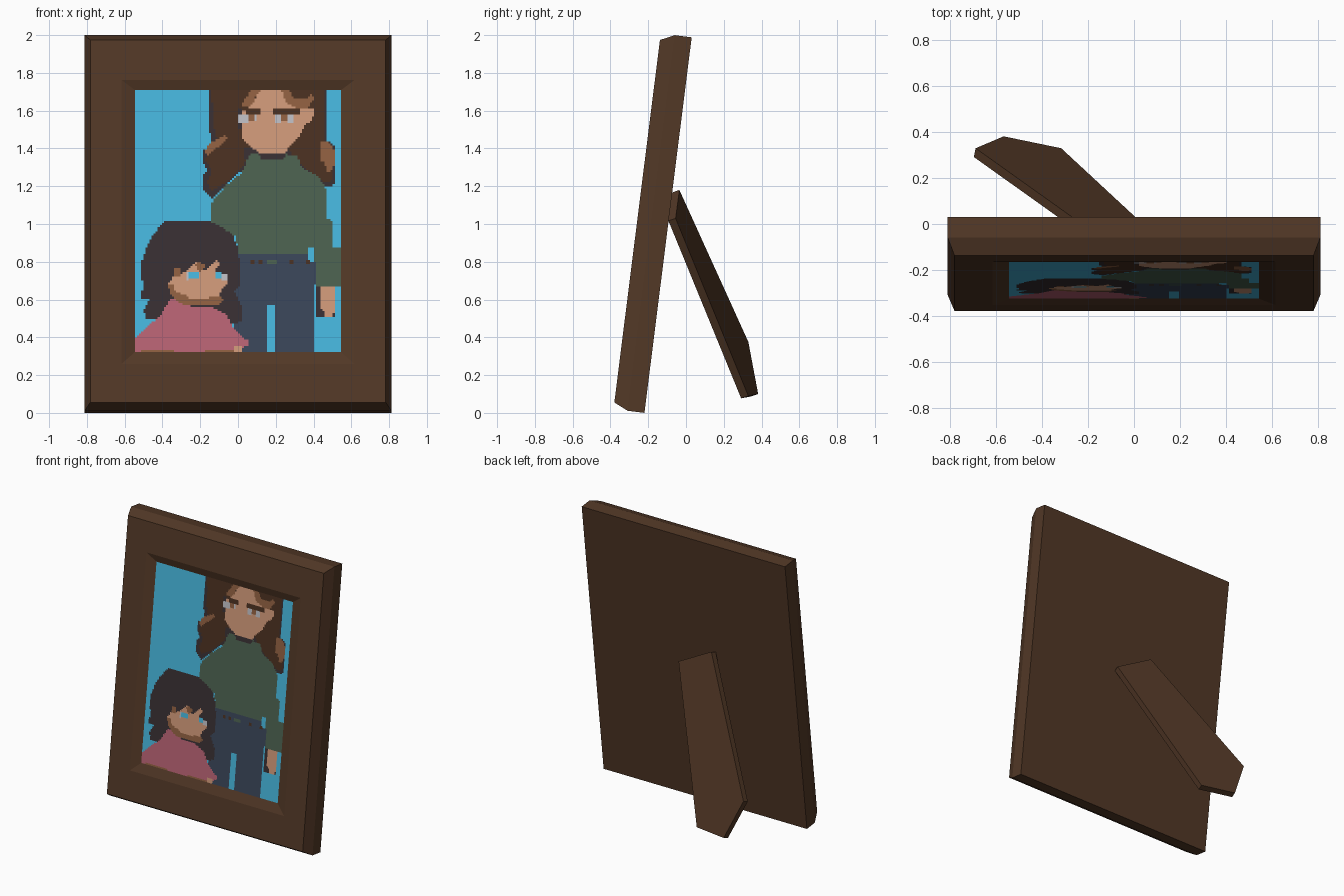
import bpy, bmesh, math
from mathutils import Matrix, Vector

TILT = math.radians(7.17)
LEAN = Matrix.Translation((0, -0.22, 0)) @ Matrix.Rotation(-TILT, 4, 'X')


# One material per flat colour
def linear(c):
    c /= 255
    return c / 12.92 if c <= 0.04045 else ((c + 0.055) / 1.055) ** 2.4


PALETTE = {
    "wood_brown": (82, 56, 38),
    "sky_blue": (70, 182, 220),
    "hair_brown": (74, 48, 32),
    "light_brown": (143, 95, 64),
    "skin": (206, 152, 120),
    "dark_hair": (56, 47, 50),
    "sweater_green": (75, 96, 79),
    "trouser_navy": (57, 69, 88),
    "top_pink": (184, 98, 115),
    "eye_grey": (188, 188, 194),
}
MATS = {}
for name, rgb in PALETTE.items():
    m = bpy.data.materials.new(name)
    m.diffuse_color = (*[linear(c) for c in rgb], 1)
    MATS[name] = m


def make(name, bm, mats, matrix=None):
    if matrix:
        bm.transform(matrix)
    me = bpy.data.meshes.new(name)
    bm.to_mesh(me)
    bm.free()
    for m in mats:
        me.materials.append(MATS[m])
    ob = bpy.data.objects.new(name, me)
    bpy.context.collection.objects.link(ob)
    return ob


# Frame: rectangular rings (half width, bottom, top, distance in front of back)
bm = bmesh.new()
rings = []
for hx, v0, v1, w in ((0.812, 0, 2.004, 0), (0.812, 0, 2.004, 0.09),
                      (0.782, 0.035, 1.969, 0.165), (0.616, 0.241, 1.755, 0.165),
                      (0.545, 0.307, 1.704, 0.145)):
    rings.append([bm.verts.new((x, -w, v)) for x, v in
                  ((-hx, v0), (hx, v0), (hx, v1), (-hx, v1))])
for a, b in zip(rings, rings[1:]):
    for i in range(4):
        j = (i + 1) % 4
        bm.faces.new((a[i], a[j], b[j], b[i]))
bm.faces.new(rings[0][::-1])
make("frame", bm, ["wood_brown"], LEAN)

# Picture: fine grid of cells, coloured by painted shapes (coordinates are
# in picture units, x right and y down)
X0, X1, Y0, Y1 = 135.5, 341.5, 89.5, 352.5
NX, NY = 100, 128
DX, DY = (X1 - X0) / NX, (Y1 - Y0) / NY
COLOURS = list(PALETTE)
cells = [[COLOURS.index("sky_blue")] * NX for _ in range(NY)]


def inside(x, y, pts):
    hit = False
    for (ax, ay), (bx, by) in zip(pts, pts[1:] + pts[:1]):
        if (ay > y) != (by > y) and x < ax + (y - ay) * (bx - ax) / (by - ay):
            hit = not hit
    return hit


def paint(colour, *n):
    pts = list(zip(n[::2], n[1::2]))
    k = COLOURS.index(colour)
    for r in range(NY):
        y = Y0 + (r + 0.5) * DY
        if min(n[1::2]) <= y <= max(n[1::2]):
            for c in range(NX):
                if inside(X0 + (c + 0.5) * DX, y, pts):
                    cells[r][c] = k


def box(colour, x0, y0, x1, y1):
    paint(colour, x0, y0, x1, y0, x1, y1, x0, y1)


# Woman: hair with dark edge
paint("dark_hair", 209, 88, 328, 88, 328, 140, 336, 146, 336, 184, 329, 187, 300, 170,
      240, 172, 213, 199, 203, 188, 203, 176, 209, 170, 203, 162, 203, 150, 214, 145, 209, 126)
paint("hair_brown", 212, 88, 324, 88, 324, 138, 333, 148, 333, 180, 326, 183, 300, 163,
      288, 148, 250, 148, 244, 166, 228, 182, 212, 190, 208, 182, 213, 170, 206, 160,
      208, 150, 219, 144, 214, 126)
paint("light_brown", 205, 152, 210, 143, 226, 135, 228, 139, 214, 150, 208, 155)
paint("light_brown", 321, 141, 329, 141, 335, 150, 335, 164, 329, 174, 325, 162, 321, 160)

# Woman: face, fringe, brows and eyes
paint("skin", 249, 108, 256, 98, 262, 88, 281, 88, 288, 104, 306, 108, 315, 108, 313, 119,
      304, 126, 300, 137, 290, 146, 284, 154, 262, 154, 250, 146, 243, 138, 241, 112)
paint("light_brown", 242, 104, 246, 97, 252, 89, 262, 89, 256, 95, 254, 102, 247, 107)
paint("light_brown", 281, 89, 290, 89, 294, 97, 306, 98, 311, 94, 315, 98, 308, 108,
      296, 107, 288, 103)
box("hair_brown", 247, 108, 261, 114)
box("hair_brown", 274, 108, 300, 114)
box("dark_hair", 238, 108, 243, 128)
box("eye_grey", 239, 114, 249, 122)
box("light_brown", 249, 114, 255, 121)
box("eye_grey", 255, 114, 257, 121)
box("eye_grey", 276, 114, 282, 122)
box("light_brown", 282, 114, 288, 121)
box("eye_grey", 288, 114, 294, 122)

# Woman: sweater, hand and trousers
box("dark_hair", 245, 148, 251, 160)
box("dark_hair", 259, 153, 284, 161)
paint("sweater_green", 250, 154, 260, 154, 262, 160, 283, 160, 286, 154, 298, 155, 302, 167,
      318, 176, 328, 190, 328, 218, 334, 223, 334, 247, 342, 249, 342, 286, 316, 286,
      315, 248, 308, 248, 308, 257, 240, 257, 236, 236, 211, 224, 213, 200, 228, 184, 243, 172)
box("dark_hair", 316, 286, 336, 318)
paint("skin", 321, 286, 336, 286, 336, 309, 333, 317, 326, 317, 326, 312, 321, 308)
paint("trouser_navy", 239, 254, 308, 254, 308, 261, 316, 262, 315, 353, 275, 353, 275, 306,
      267, 306, 267, 353, 243, 353, 232, 320, 236, 280)
for x in (250, 259, 290, 307):
    box("hair_brown", x, 260, x + 4, 265)
box("sweater_green", 268, 260, 278, 265)

# Girl: hair, face, eyes and top
paint("dark_hair", 141, 300, 144, 284, 141, 278, 142, 262, 150, 240, 164, 222, 210, 221,
      232, 233, 239, 250, 241, 284, 235, 292, 242, 306, 242, 322, 232, 324, 200, 330,
      160, 320, 147, 320, 144, 312, 149, 300)
paint("skin", 168, 285, 174, 276, 187, 272, 196, 262, 204, 266, 203, 272, 210, 268, 216, 260,
      221, 262, 214, 273, 229, 274, 229, 283, 222, 290, 217, 301, 180, 301, 172, 292)
paint("light_brown", 168, 284, 173, 284, 177, 293, 188, 296, 190, 300, 220, 297, 225, 300,
      220, 305, 184, 306, 172, 296)
paint("light_brown", 196, 264, 199, 261, 206, 266, 201, 272, 197, 270)
box("light_brown", 174, 268, 180, 276)
box("eye_grey", 186, 273, 190, 280)
box("sky_blue", 190, 273, 200, 279)
box("sky_blue", 216, 273, 222, 279)
box("eye_grey", 222, 274, 229, 280)
paint("top_pink", 170, 300, 176, 299, 184, 306, 212, 307, 226, 314, 232, 326, 240, 335,
      248, 341, 248, 346, 240, 349, 240, 353, 135, 353, 135, 340, 145, 329, 160, 317)
box("light_brown", 141, 349.5, 175, 353)
box("light_brown", 205, 349.5, 235, 353)
box("skin", 235, 346, 242, 353)

bm = bmesh.new()
grid = [[bm.verts.new((-0.545 + 1.09 * c / NX, -0.145, 1.704 - 1.397 * r / NY))
         for c in range(NX + 1)] for r in range(NY + 1)]
for r in range(NY):
    for c in range(NX):
        f = bm.faces.new((grid[r + 1][c], grid[r + 1][c + 1], grid[r][c + 1], grid[r][c]))
        f.material_index = cells[r][c]
make("picture", bm, COLOURS, LEAN)

# Stand: five sided board swung out behind the frame
outline = [(0.098, -0.055, 1.03), (-0.178, -0.035, 1.18), (-0.69, 0.33, 0.376),
           (-0.568, 0.382, 0.10), (-0.317, 0.33, 0.09)]
thick = Vector((-0.008, -0.038, -0.013))
bm = bmesh.new()
outer = [bm.verts.new(p) for p in outline]
inner = [bm.verts.new(Vector(p) + thick) for p in outline]
bm.faces.new(outer)
bm.faces.new(inner[::-1])
for i in range(5):
    j = (i + 1) % 5
    bm.faces.new((outer[j], outer[i], inner[i], inner[j]))
bmesh.ops.recalc_face_normals(bm, faces=bm.faces)
make("stand", bm, ["wood_brown"])
